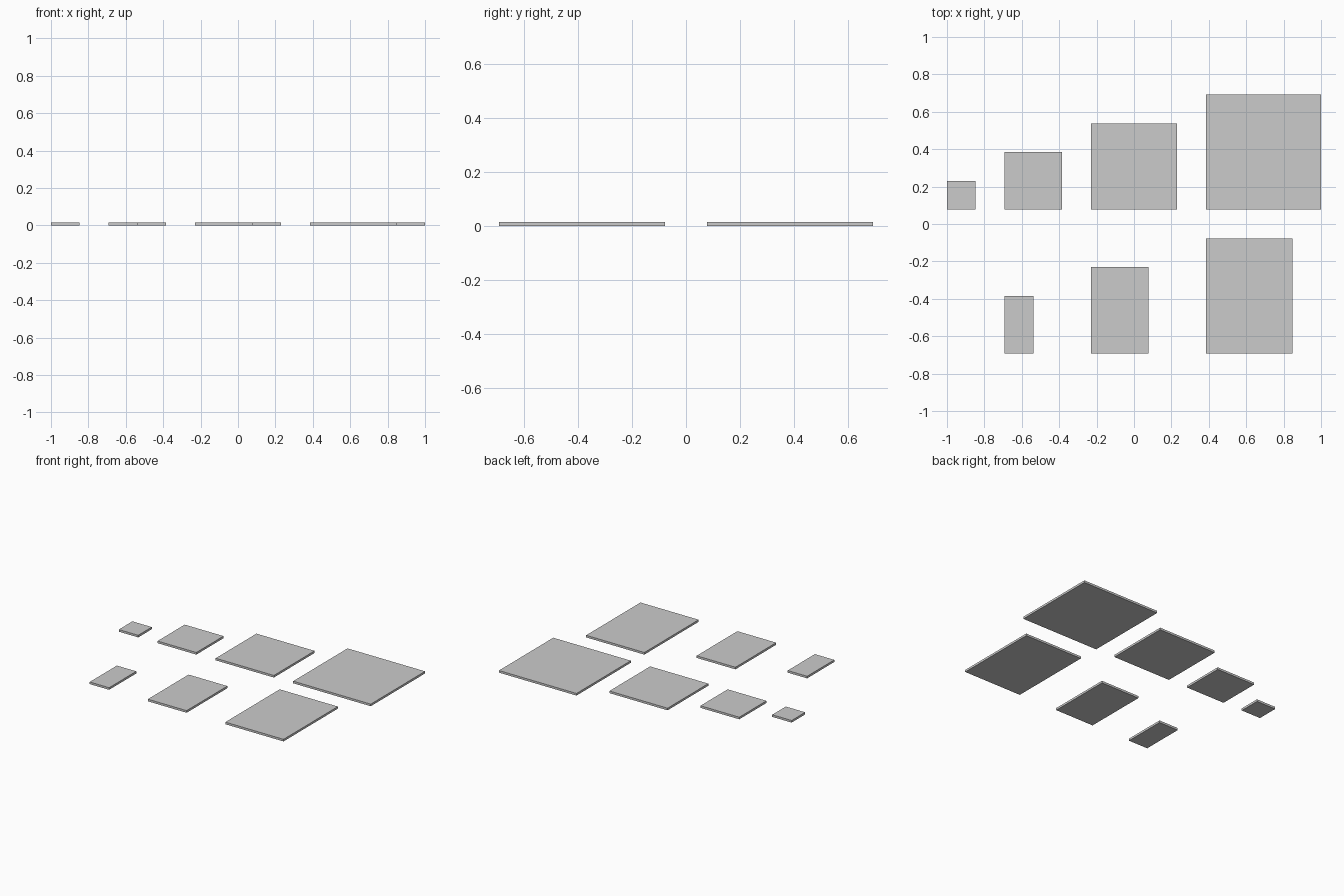
import bpy, bmesh
from mathutils import Vector

if "Cube" in bpy.data.objects:
    bpy.data.objects.remove(bpy.data.objects["Cube"])

U = 1 / 13           # layout grid module
THICK = 0.2 * U      # plate thickness


def plate(name, x, y, w, d):
    """Flat rectangular plate with its front-left corner at (x, y), in modules."""
    bm = bmesh.new()
    bmesh.ops.create_cube(bm, size=1)
    bmesh.ops.scale(bm, vec=(w * U, d * U, THICK), verts=bm.verts)
    mesh = bpy.data.meshes.new(name)
    bm.to_mesh(mesh)
    bm.free()
    ob = bpy.data.objects.new(name, mesh)
    ob.location = Vector(((x + w / 2) * U, (y + d / 2) * U, THICK / 2))
    bpy.context.collection.objects.link(ob)


# Columns grow in size; back row is square, front row is narrower by two modules
for size, x in ((2, -13), (4, -9), (6, -3), (8, 5)):
    plate(f"square_plate_{size}", x, 1, size, size)
    if size > 2:
        plate(f"oblong_plate_{size}", x, -9, size - 2, size)
